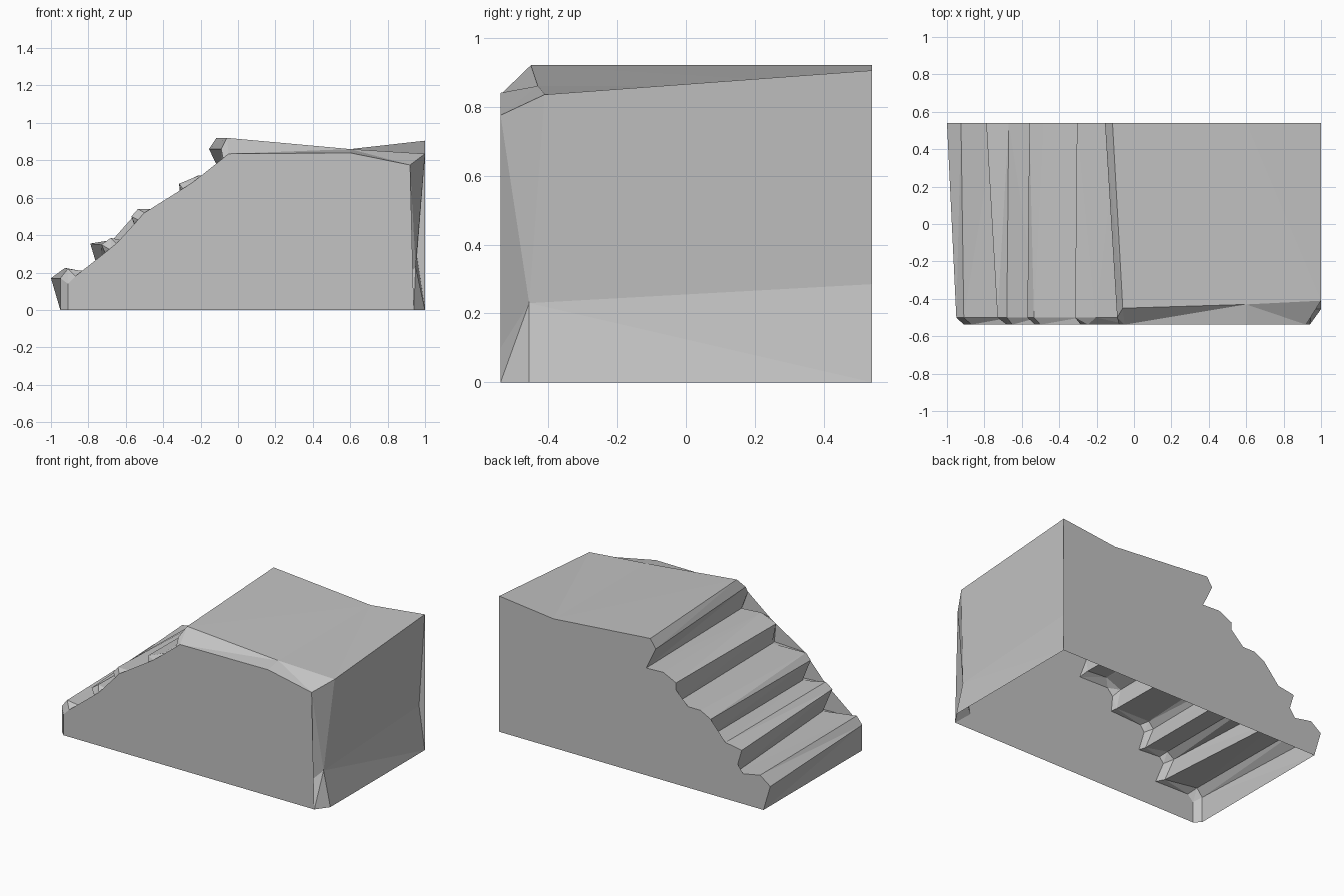
import bpy
import bmesh

# Remove the default cube only
default_cube = bpy.data.objects.get("Cube")
if default_cube:
    bpy.data.objects.remove(default_cube, do_unlink=True)


def make_material(name, colour):
    material = bpy.data.materials.new(name)
    material.use_nodes = True
    material.diffuse_color = colour
    shader = material.node_tree.nodes["Principled BSDF"]
    shader.inputs["Base Color"].default_value = colour
    return material


# Each outline runs (x, z) from the foot, up the five steps, over the landing
# and down the end wall. Every step is: riser top, tread nose, tread inner end.
back_outline = [
    (-.95, 0),
    (-1, .17), (-.925, .225), (-.74, .19),
    (-.79, .355), (-.67, .375), (-.52, .355),
    (-.56, .5), (-.485, .54), (-.305, .54),
    (-.305, .675), (-.21, .72), (-.085, .715),
    (-.155, .86), (-.115, .92),
    (.6, .86), (1, .905), (.957, .285), (1, 0),
]
bevel_outline = [
    (-.95, 0),
    (-.95, .17), (-.91, .22), (-.66, .185),
    (-.73, .35), (-.68, .385), (-.51, .35),
    (-.57, .5), (-.535, .54), (-.285, .535),
    (-.315, .675), (-.205, .72), (-.06, .71),
    (-.09, .86), (-.06, .92),
    (.6, .86), (1, .835), (.95, .23), (1, 0),
]
front_outline = [
    (-.91, 0),
    (-.91, .14), (-.87, .18), (-.62, .175),
    (-.68, .32), (-.65, .355), (-.49, .345),
    (-.53, .48), (-.5, .52), (-.275, .53),
    (-.285, .635), (-.245, .68), (-.03, .675),
    (-.08, .81), (-.05, .835),
    (.6, .84), (.92, .775), (.825, .1), (.94, 0),
]

BACK_Y, FRONT_Y, STEP_BEVEL_Y = .54, -.538, -.5
# The bevel is wider along the landing and the end wall
landing_bevel_y = [-.45, -.43, -.41, -.455, -.455]
step_point_count = len(bevel_outline) - len(landing_bevel_y)
bevel_depths = [STEP_BEVEL_Y] * step_point_count + landing_bevel_y


def add_ring(mesh, outline, depths):
    return [mesh.verts.new((x, y, z)) for (x, z), y in zip(outline, depths)]


def bridge(mesh, near, far):
    """Join two outlines, leaving the underside open."""
    for i in range(len(near) - 1):
        mesh.faces.new((near[i], near[i + 1], far[i + 1], far[i]))


# Stone staircase shell
bm = bmesh.new()
count = len(back_outline)
front = add_ring(bm, front_outline, [FRONT_Y] * count)
bevel = add_ring(bm, bevel_outline, bevel_depths)
back = add_ring(bm, back_outline, [BACK_Y] * count)
bridge(bm, front, bevel)
bridge(bm, bevel, back)
bm.faces.new(list(reversed(front)))
bm.faces.new(back)
bmesh.ops.triangulate(bm, faces=list(bm.faces))

mesh = bpy.data.meshes.new("stone_staircase")
bm.to_mesh(mesh)
bm.free()
mesh.materials.append(make_material("grey stone", (.55, .55, .55, 1)))
staircase = bpy.data.objects.new("stone_staircase", mesh)
bpy.context.collection.objects.link(staircase)
